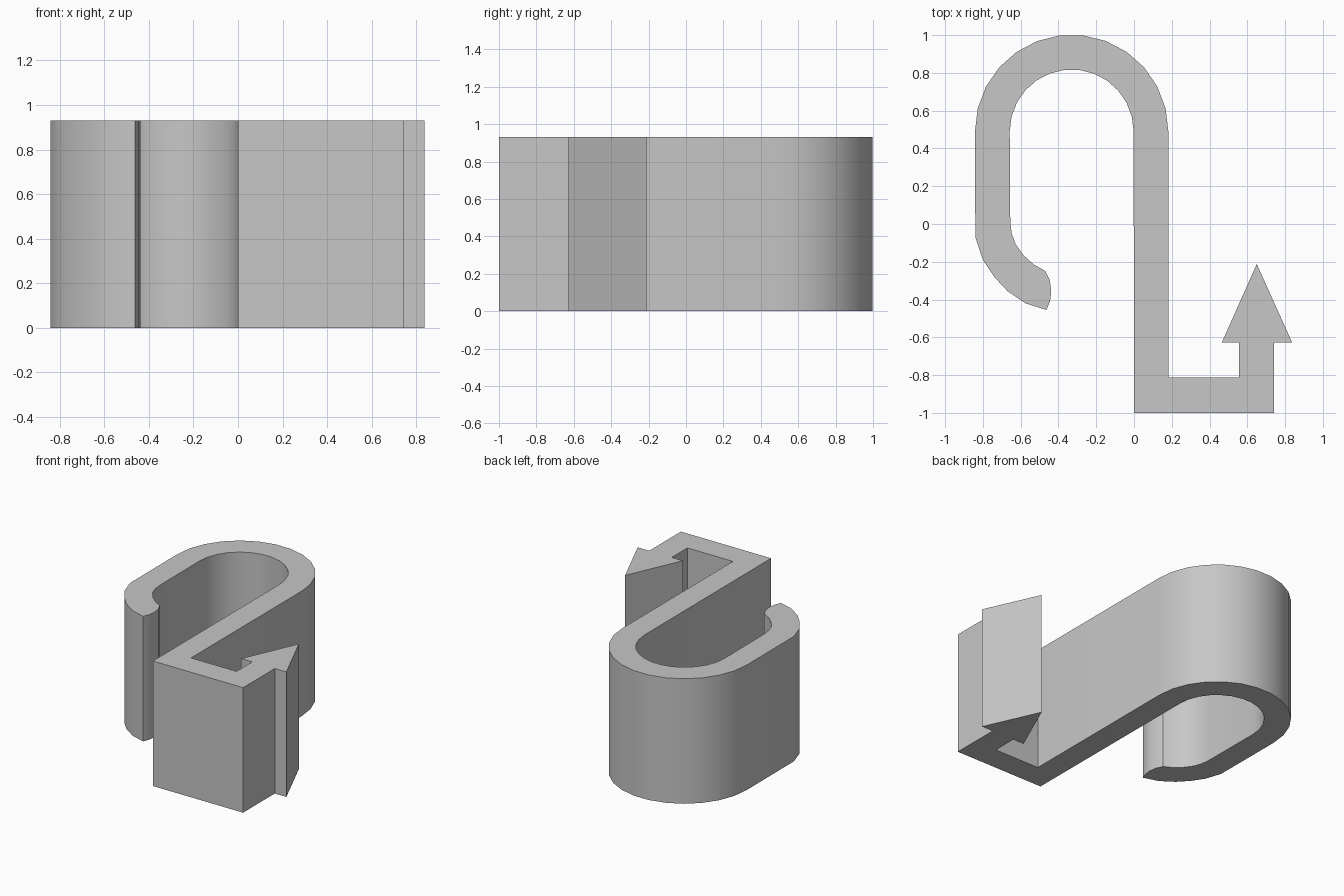
import bpy, bmesh
from math import cos, sin, pi, radians

cube = bpy.data.objects.get("Cube")
if cube:
    bpy.data.objects.remove(cube)

HEIGHT = 0.93
BEND = (-0.33, 0.49)      # centre of the large bend


def arc(radius, start, end, steps=13):
    """Points along the large bend."""
    angles = [start + (end - start) * i / steps for i in range(steps + 1)]
    return [(BEND[0] + radius * cos(a), BEND[1] + radius * sin(a)) for a in angles]


# Square foot and arrow head
foot = [(0, -1), (0.742, -1), (0.742, -0.627)]
arrow = [(0.837, -0.627), (0.65, -0.212), (0.465, -0.627)]
foot_inside = [(0.557, -0.627), (0.557, -0.812), (0.182, -0.812)]

# Curled free end: outer side, rounded tip, inner side
curl_outer = [(-0.84, -0.07), (-0.8, -0.19), (-0.74, -0.28),
              (-0.67, -0.355), (-0.575, -0.42)]
curl_tip = [(-0.463, -0.455), (-0.445, -0.41), (-0.438, -0.36), (-0.445, -0.3)]
curl_inner = [(-0.47, -0.248), (-0.53, -0.215), (-0.585, -0.165),
              (-0.625, -0.11), (-0.648, -0.05), (-0.655, 0.015)]

profile = (foot + arrow + foot_inside + arc(0.512, 0, pi)
           + curl_outer + curl_tip + curl_inner + arc(0.328, pi, 0))

# Extrude the profile upward
bm = bmesh.new()
base = bm.faces.new([bm.verts.new((x, y, 0)) for x, y in profile])
side = bmesh.ops.extrude_face_region(bm, geom=[base], use_keep_orig=True)
top = [v for v in side["geom"] if isinstance(v, bmesh.types.BMVert)]
bmesh.ops.translate(bm, verts=top, vec=(0, 0, HEIGHT))
bmesh.ops.recalc_face_normals(bm, faces=bm.faces)
mesh = bpy.data.meshes.new("hook_clip")
bm.to_mesh(mesh)
bm.free()

hook = bpy.data.objects.new("hook_clip", mesh)
bpy.context.collection.objects.link(hook)

# Plain grey
grey = bpy.data.materials.new("grey")
grey.use_nodes = True
colour = (0.57, 0.57, 0.57, 1)
grey.diffuse_color = colour
grey.node_tree.nodes["Principled BSDF"].inputs["Base Color"].default_value = colour
mesh.materials.append(grey)

# Smooth bends, sharp corners
bpy.ops.object.select_all(action="DESELECT")
hook.select_set(True)
bpy.context.view_layer.objects.active = hook
bpy.ops.object.shade_smooth_by_angle(angle=radians(30))
